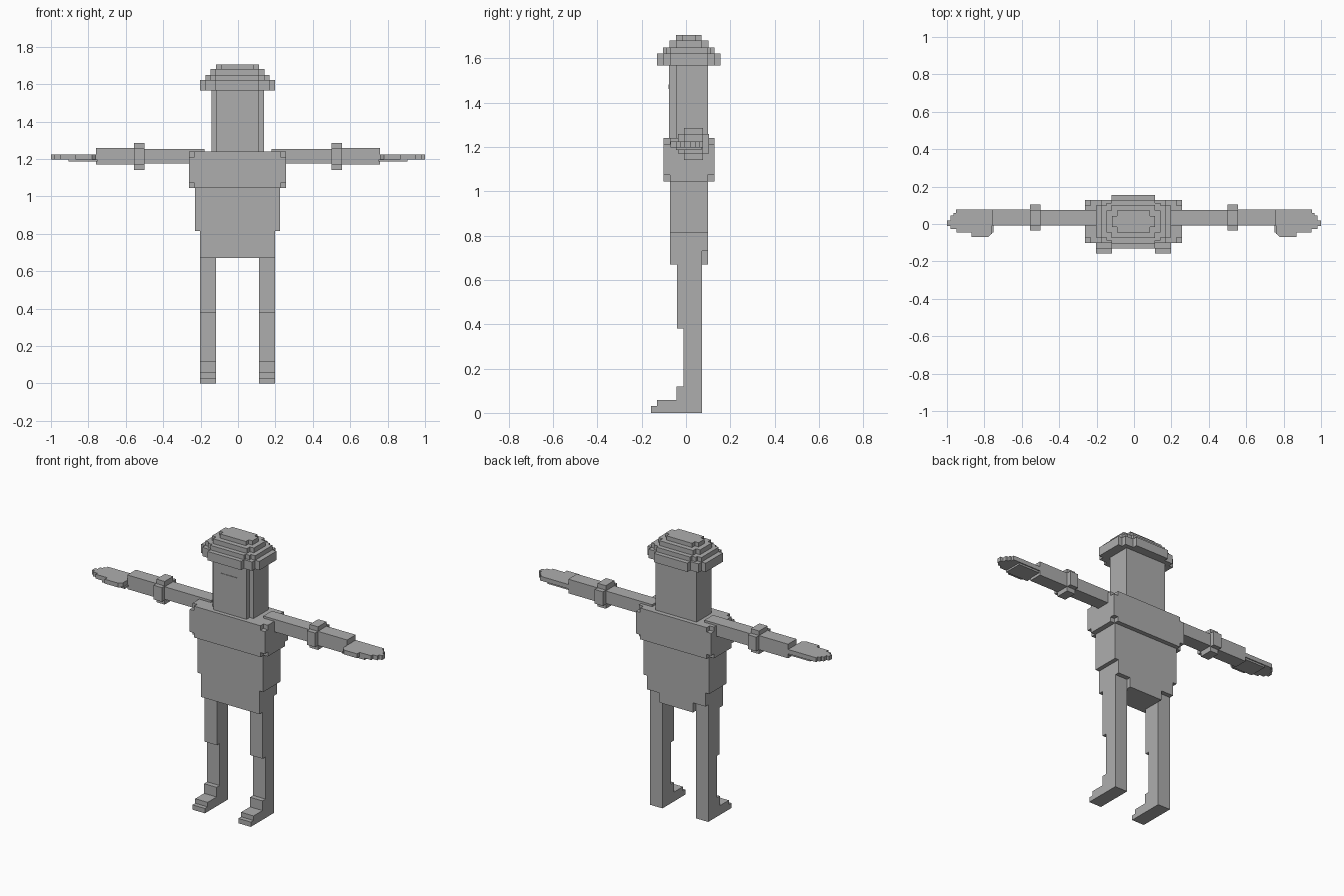
import bpy, bmesh
from mathutils import Vector

if "Cube" in bpy.data.objects:
    bpy.data.objects.remove(bpy.data.objects["Cube"])

CX, CY = -0.003, 0.013          # body centre line

grey = bpy.data.materials.new("plain grey")
grey.diffuse_color = (0.42, 0.42, 0.42, 1)
grey.use_nodes = True
grey.node_tree.nodes["Principled BSDF"].inputs["Base Color"].default_value = grey.diffuse_color


def prism(name, pts, axis, lo, hi):
    """Extrude a 2D outline along an axis; pts are the other two axes in order."""
    def place(p, d):
        c = list(p)
        c.insert("xyz".index(axis), d)
        return Vector(c)
    bm = bmesh.new()
    base = bm.faces.new([bm.verts.new(place(p, lo)) for p in pts])
    ext = bmesh.ops.extrude_face_region(bm, geom=[base])
    top = [v for v in ext["geom"] if isinstance(v, bmesh.types.BMVert)]
    bmesh.ops.translate(bm, verts=top, vec=place((0, 0), hi - lo))
    bmesh.ops.recalc_face_normals(bm, faces=bm.faces)
    me = bpy.data.meshes.new(name)
    bm.to_mesh(me)
    bm.free()
    me.materials.append(grey)
    ob = bpy.data.objects.new(name, me)
    bpy.context.collection.objects.link(ob)
    return ob


def rect(a0, a1, b0, b1):
    return [(a0, b0), (a1, b0), (a1, b1), (a0, b1)]


def box(name, x0, x1, y0, y1, z0, z1):
    return prism(name, rect(x0, x1, y0, y1), "z", z0, z1)


def stepped(cx, cy, steps):
    """Outline with staircase corners from (half width, half depth) steps."""
    q = [steps[0]]
    for (_, h), (w, h2) in zip(steps, steps[1:]):
        q += [(w, h), (w, h2)]
    ring = (q + [(-x, y) for x, y in reversed(q)]
            + [(-x, -y) for x, y in q] + [(x, -y) for x, y in reversed(q)])
    return [(cx + x, cy + y) for x, y in ring]


# head: wide block with a narrower face in front
head = [(-0.143, 0.1), (-0.143, -0.045), (-0.116, -0.045), (-0.116, -0.077),
        (0.112, -0.077), (0.112, -0.045), (0.139, -0.045), (0.139, 0.1)]
prism("head", head, "z", 1.23, 1.57)
box("mouth_bar", -0.07, 0.055, -0.08, -0.07, 1.475, 1.482)
for x in (-0.07, 0.047):
    box("mouth_end", x, x + 0.008, -0.08, -0.07, 1.462, 1.475)

# cap: four stepped layers
cap = [
    (1.567, 1.622, [(0.201, 0.085), (0.172, 0.115), (0.116, 0.143)]),
    (1.622, 1.65, [(0.172, 0.085), (0.144, 0.1), (0.116, 0.116)]),
    (1.65, 1.68, [(0.144, 0.058), (0.116, 0.088)]),
    (1.68, 1.706, [(0.114, 0.03), (0.088, 0.058)]),
]
for i, (z0, z1, steps) in enumerate(cap):
    prism(f"cap_layer_{i + 1}", stepped(CX, CY, steps), "z", z0, z1)

# chest: full block with notched corners above and below
notched = stepped(CX, CY, [(0.259, 0.085), (0.229, 0.115)])
prism("chest_bottom", notched, "z", 1.045, 1.073)
box("chest", CX - 0.259, CX + 0.259, -0.102, 0.128, 1.073, 1.212)
prism("chest_top", notched, "z", 1.212, 1.24)

# waist and hips
box("waist", CX - 0.227, CX + 0.227, -0.072, 0.1, 0.815, 1.045)
box("hips", CX - 0.201, CX + 0.201, -0.072, 0.1, 0.73, 0.815)
hip_low = [(-0.204, -0.072), (0.198, -0.072), (0.198, 0.072), (0.112, 0.072),
           (0.112, 0.1), (-0.118, 0.1), (-0.118, 0.072), (-0.204, 0.072)]
prism("hips_lower", hip_low, "z", 0.67, 0.73)

# side profile of leg and foot (y, z)
leg = [(0.072, 0), (0.072, 0.67), (-0.04, 0.67), (-0.04, 0.38), (-0.012, 0.38),
       (-0.012, 0.118), (-0.042, 0.118), (-0.042, 0.058), (-0.13, 0.058),
       (-0.13, 0.03), (-0.157, 0.03), (-0.157, 0)]

# hand outline (x, y)
hand = [(0.74, 0.077), (0.952, 0.077), (0.952, 0.06), (0.966, 0.06),
        (0.966, 0.045), (0.982, 0.045), (0.982, 0.02), (1.0, 0.02),
        (1.0, -0.01), (0.98, -0.01), (0.98, -0.028), (0.95, -0.028),
        (0.95, -0.045), (0.87, -0.045), (0.87, -0.07), (0.78, -0.07),
        (0.758, -0.05), (0.758, -0.008), (0.74, -0.008)]

for side, s in (("right", 1), ("left", -1)):
    def span(a, b):
        return sorted((s * a, s * b))

    a, b = span(0.115, 0.201)
    prism(f"{side}_leg", leg, "x", a + CX, b + CX)
    prism(f"{side}_upper_arm", rect(-0.008, 0.076, 1.175, 1.253), "x", *span(0.18, 0.53))
    prism(f"{side}_forearm", rect(-0.008, 0.077, 1.17, 1.258), "x", *span(0.53, 0.758))
    band = stepped(0.034, 1.214, [(0.07, 0.044), (0.042, 0.072)])
    prism(f"{side}_elbow_band", band, "x", *span(0.5, 0.557))
    prism(f"{side}_hand", [(s * x, y) for x, y in hand], "z", 1.198, 1.225)
    a, b = span(0.75, 0.905)
    box(f"{side}_palm", a, b, -0.045, 0.07, 1.187, 1.198)
